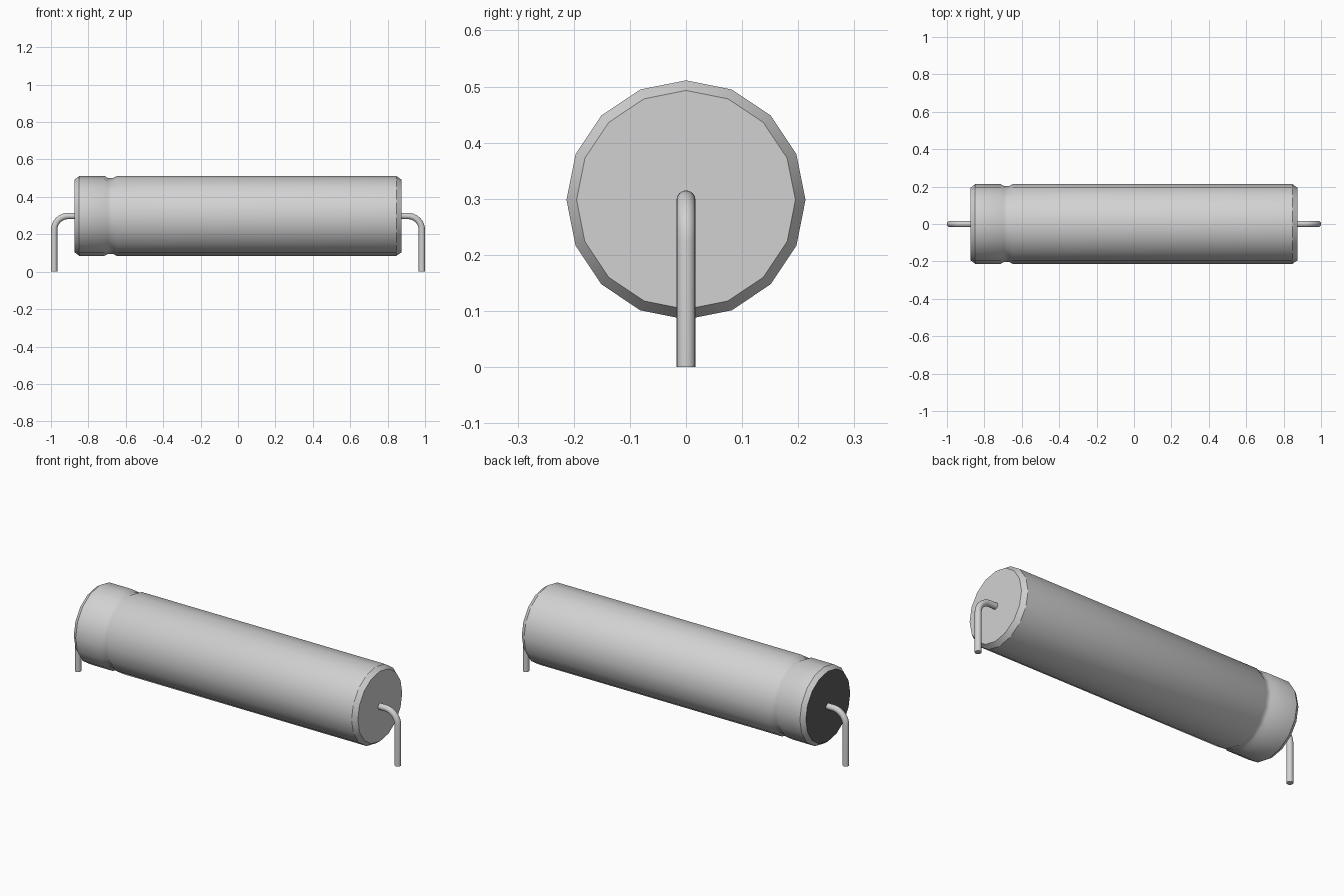
import bpy, bmesh, math
from mathutils import Vector

cube = bpy.data.objects.get("Cube")
if cube:
    bpy.data.objects.remove(cube, do_unlink=True)

AXIS_Z = 0.298      # height of the can's axis
WIRE = 0.017        # lead radius
LEAD_X = 0.983      # distance of the upright lead from the centre
BEND = 0.075        # lead bend radius


def material(name, value):
    m = bpy.data.materials.new(name)
    m.use_nodes = True
    colour = (value, value, value, 1)
    m.diffuse_color = colour
    m.node_tree.nodes["Principled BSDF"].inputs["Base Color"].default_value = colour
    return m


silver = material("silver grey", 0.64)
dark = material("dark rubber", 0.11)


def sweep(name, stations, sides, mats):
    """Skin rings along a path in the xz plane; station = (x, z, tilt, radius)."""
    bm = bmesh.new()
    rings = []
    for x, z, tilt, r in stations:
        up = Vector((-math.sin(tilt), 0, math.cos(tilt)))
        ring = []
        for i in range(sides):
            a = 2 * math.pi * i / sides
            ring.append(bm.verts.new(Vector((x, 0, z)) + r * (
                up * math.cos(a) + Vector((0, 1, 0)) * math.sin(a))))
        rings.append(ring)
    for a, b in zip(rings, rings[1:]):
        for i in range(sides):
            j = (i + 1) % sides
            bm.faces.new((a[i], a[j], b[j], b[i]))
    bm.faces.new(rings[0])
    bm.faces.new(rings[-1])
    bmesh.ops.recalc_face_normals(bm, faces=bm.faces)
    mesh = bpy.data.meshes.new(name)
    bm.to_mesh(mesh)
    bm.free()
    for m in mats:
        mesh.materials.append(m)
    obj = bpy.data.objects.new(name, mesh)
    bpy.context.collection.objects.link(obj)
    bpy.ops.object.select_all(action='DESELECT')
    obj.select_set(True)
    bpy.context.view_layer.objects.active = obj
    bpy.ops.object.shade_smooth_by_angle(angle=math.radians(30))
    return obj


# Can: chamfered ends and a crimped groove near the sealed end
profile = [(-0.873, 0.195), (-0.849, 0.213), (-0.713, 0.213), (-0.695, 0.203),
           (-0.667, 0.203), (-0.649, 0.213), (0.847, 0.213), (0.873, 0.195)]
can = sweep("can", [(x, AXIS_Z, 0, r) for x, r in profile], 16, [silver, dark])

# Rubber seal: the end face beside the groove
for face in can.data.polygons:
    if face.normal.x < -0.95:
        face.material_index = 1

# Wire leads: out of each end, then bent down to the ground
for name, side in (("right_lead", -1), ("left_lead", 1)):
    path = [(0.86, AXIS_Z, 0)]
    for k in range(9):
        t = math.pi / 2 * k / 8
        path.append((LEAD_X - BEND + BEND * math.sin(t),
                     AXIS_Z - BEND + BEND * math.cos(t), -t))
    path.append((LEAD_X, 0, -math.pi / 2))
    sweep(name, [(side * x, z, side * t, WIRE) for x, z, t in path], 16, [silver])
